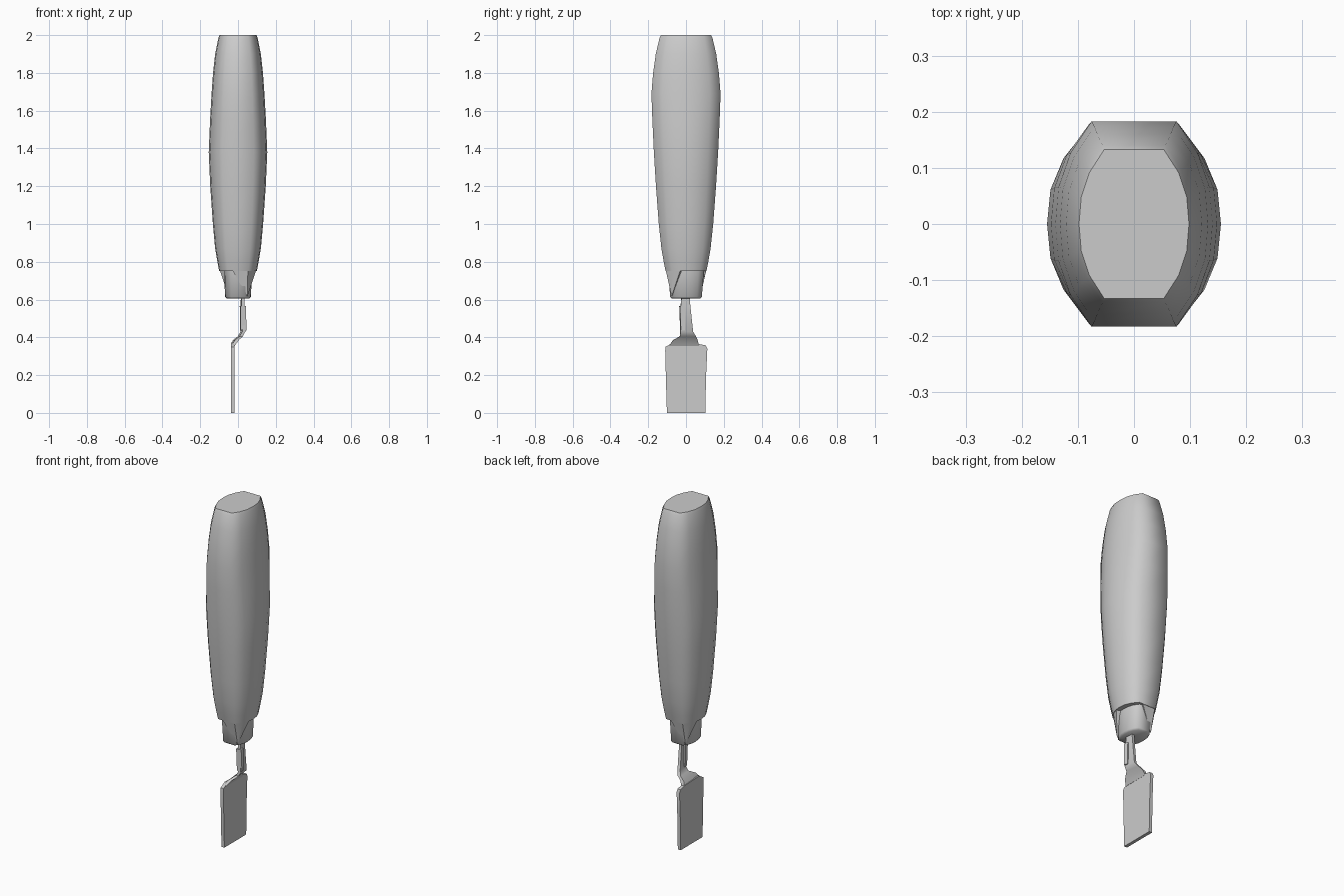
import bpy, bmesh
from math import radians, cos, sin

if "Cube" in bpy.data.objects:
    bpy.data.objects.remove(bpy.data.objects["Cube"])


def loft(name, rings, angle=35):
    """Skin a list of equal-length point rings and cap both ends."""
    bm = bmesh.new()
    vs = [[bm.verts.new(p) for p in r] for r in rings]
    n = len(rings[0])
    for a, b in zip(vs, vs[1:]):
        for i in range(n):
            j = (i + 1) % n
            bm.faces.new((a[i], a[j], b[j], b[i]))
    bm.faces.new(vs[0])
    bm.faces.new(vs[-1])
    bmesh.ops.recalc_face_normals(bm, faces=bm.faces)
    me = bpy.data.meshes.new(name)
    bm.to_mesh(me)
    bm.free()
    ob = bpy.data.objects.new(name, me)
    bpy.context.collection.objects.link(ob)
    bpy.ops.object.select_all(action='DESELECT')
    ob.select_set(True)
    bpy.context.view_layer.objects.active = ob
    bpy.ops.object.shade_smooth_by_angle(angle=radians(angle))
    return ob


# Cross-section of handle: flat ends in y, bowed sides in x (unit half-widths)
SIDE = [(0.54, -1), (0.81, -0.69), (0.96, -0.36), (1, 0), (0.96, 0.36), (0.81, 0.69), (0.54, 1)]
SECTION = SIDE + [(-x, -y) for x, y in SIDE]


def section(z, hx, hy):
    return [(x * hx, y * hy, z) for x, y in SECTION]


# Handle: (z, half-width x, half-width y)
handle = [(0.75, 0.10, 0.108), (0.80, 0.109, 0.118), (0.87, 0.121, 0.130),
          (1.00, 0.133, 0.144), (1.20, 0.147, 0.159), (1.38, 0.155, 0.170),
          (1.55, 0.148, 0.178), (1.69, 0.140, 0.183), (1.80, 0.132, 0.174),
          (1.90, 0.121, 0.160), (1.985, 0.104, 0.140), (2.0, 0.098, 0.133)]
loft("handle", [section(*r) for r in handle], 60)

# Ferrule collar under the handle
ferrule = [(0.605, 0.060, 0.075), (0.615, 0.069, 0.084), (0.76, 0.073, 0.095)]
loft("ferrule", [section(*r) for r in ferrule], 60)

# Tapered wedges on two opposite corners of the ferrule
for s, label in ((1, "front"), (-1, "back")):
    top = [(-0.03, -0.106), (0.052, -0.107), (0.082, -0.07), (0.096, -0.03), (0, 0)]
    tip = (0.05, -0.076)
    loft("ferrule_wedge_" + label, [
        [(s * (tip[0] + (x - tip[0]) * 0.03), s * (tip[1] + (y - tip[1]) * 0.03), 0.62) for x, y in top],
        [(s * x, s * y, 0.755) for x, y in top]], 30)


def strip(z, x, y, tx, wy, twist=0):
    """Thin rectangular ring, turned about z."""
    c, s = cos(radians(twist)), sin(radians(twist))
    return [(x + a * tx / 2 * c - b * wy / 2 * s, y + a * tx / 2 * s + b * wy / 2 * c, z)
            for a, b in ((-1, -1), (1, -1), (1, 1), (-1, 1))]


# Tang and cranked neck
loft("tang", [strip(0.63, 0.024, -0.002, 0.016, 0.042),
              strip(0.57, 0.024, -0.003, 0.016, 0.050, 6),
              strip(0.43, 0.026, 0.003, 0.016, 0.068, 8),
              strip(0.405, 0.012, 0.010, 0.018, 0.085, 6),
              strip(0.385, -0.012, -0.004, 0.020, 0.13, 5),
              strip(0.355, -0.026, -0.010, 0.018, 0.16)])

# Raised rib on the tang
loft("tang_rib", [strip(0.435, 0.028, -0.018, 0.030, 0.022, 8),
                  strip(0.565, 0.026, -0.020, 0.030, 0.028, 8)])

# Flat blade with slightly sloped shoulders
outline = [(-0.101, 0), (0.102, 0), (0.106, 0.19), (0.113, 0.34), (0.105, 0.357), (0.065, 0.365),
           (-0.07, 0.372), (-0.095, 0.357), (-0.108, 0.35), (-0.110, 0.33), (-0.106, 0.17)]
loft("blade", [[(x, y, z) for y, z in outline] for x in (-0.037, -0.018)])
